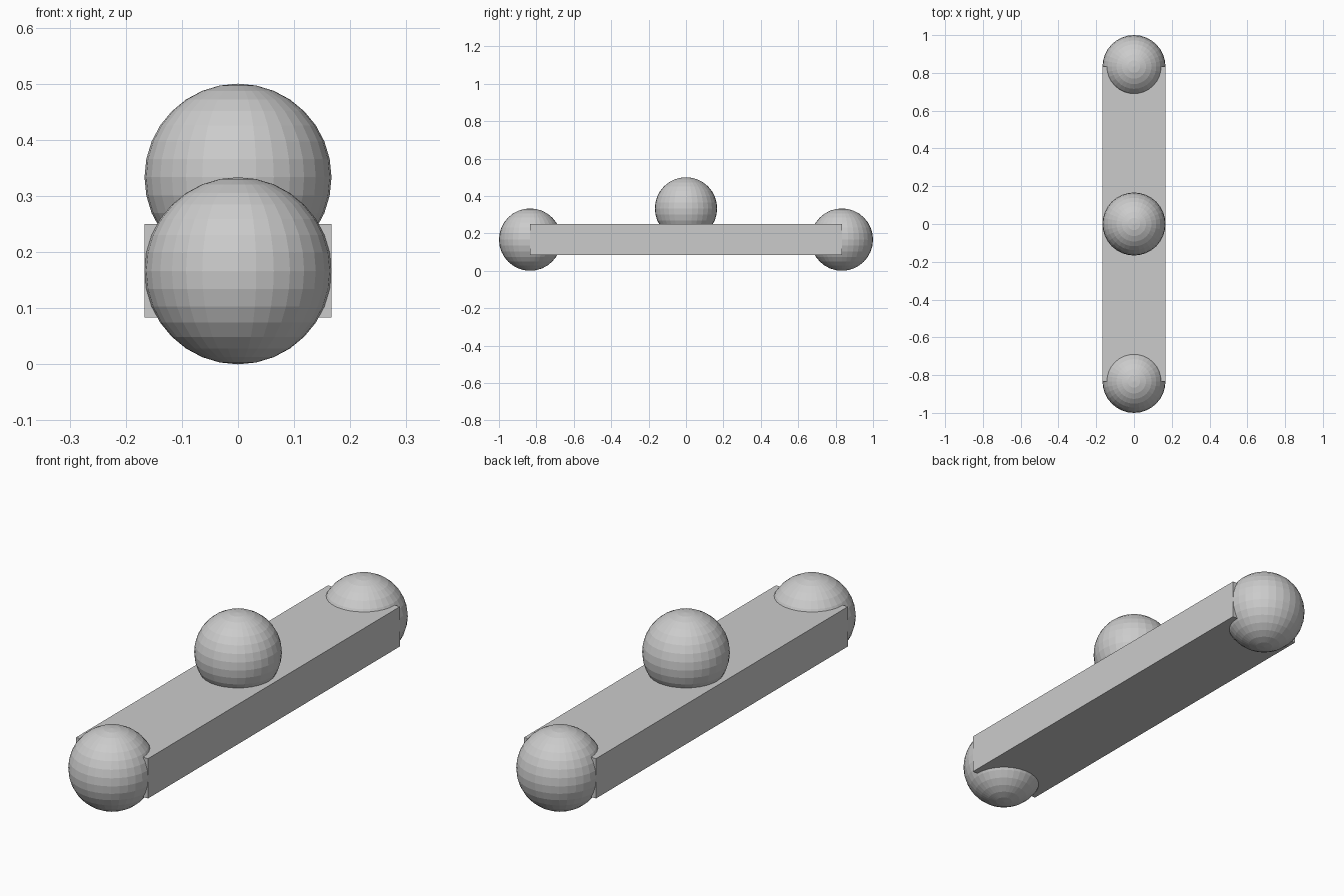
import bpy

if "Cube" in bpy.data.objects:
    bpy.data.objects.remove(bpy.data.objects["Cube"])

R = 1 / 6          # ball radius
END = 5 / 6        # distance of the end balls from the centre

grey = bpy.data.materials.new("plain_grey")
grey.diffuse_color = (0.6, 0.6, 0.6, 1)
grey.use_nodes = True
grey.node_tree.nodes["Principled BSDF"].inputs["Base Color"].default_value = grey.diffuse_color


def finish(name):
    ob = bpy.context.object
    ob.name = name
    ob.data.materials.append(grey)
    return ob


def ball(name, y, z):
    bpy.ops.mesh.primitive_uv_sphere_add(segments=32, ring_count=16, radius=R, location=(0, y, z))
    finish(name)


# Long rectangular bar
bpy.ops.mesh.primitive_cube_add(size=1, location=(0, 0, R))
bar = finish("bar")
bar.scale = (2 * R, 2 * END, R)
bpy.ops.object.transform_apply(location=False, rotation=False, scale=True)

# Faceted balls: one at each end, one raised in the middle
ball("front_ball", -END, R)
ball("back_ball", END, R)
ball("middle_ball", 0, 2 * R)
